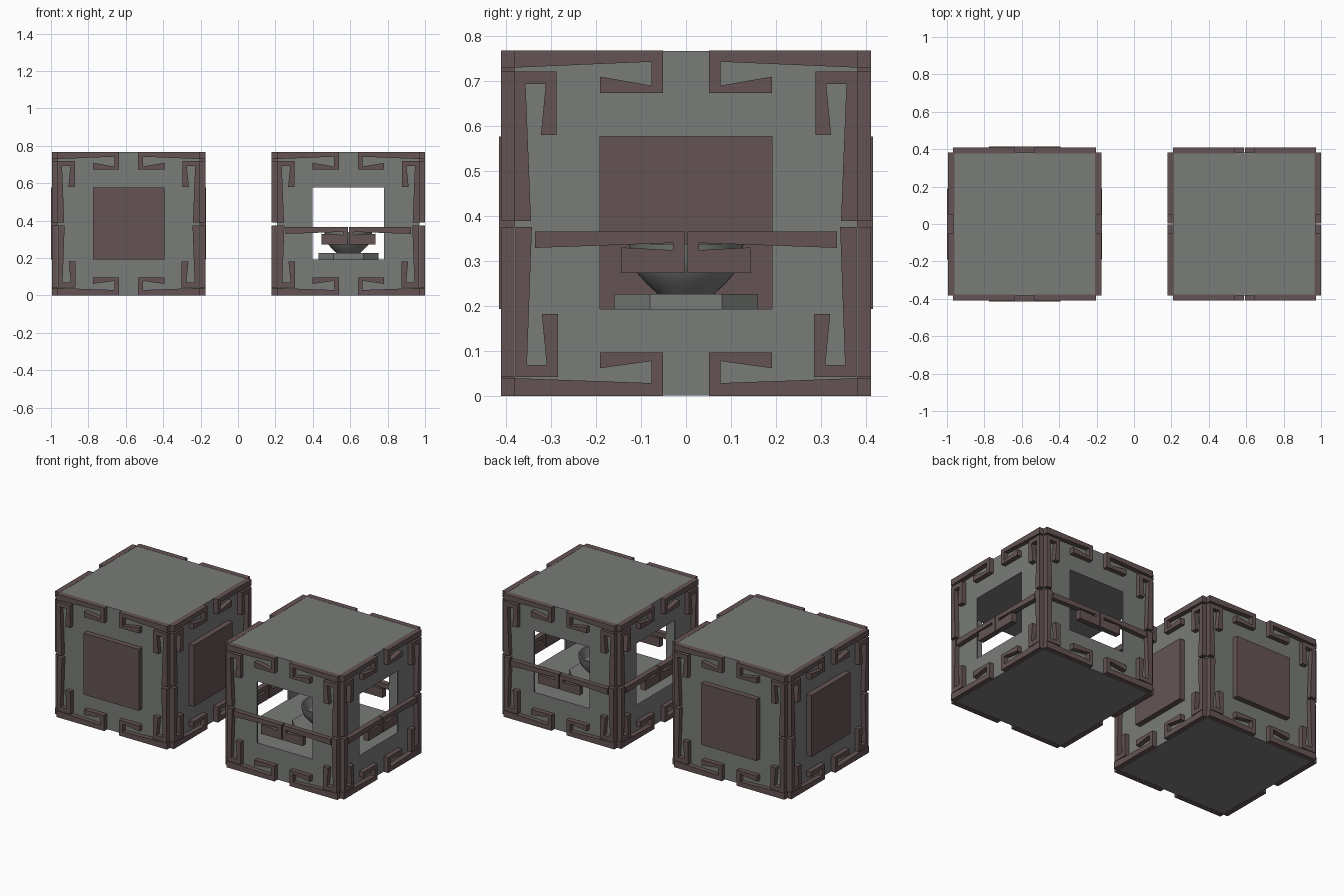
import bpy, bmesh
from math import pi, cos, sin
from mathutils import Matrix, Vector

if "Cube" in bpy.data.objects:
    bpy.data.objects.remove(bpy.data.objects["Cube"])

LEFT, RIGHT = -0.585, 0.59      # cube centres
H, R = 0.767, 0.381             # cube height, half width
W, Z0, Z1 = 0.191, 0.193, 0.576  # window half width, sill, head
OUT = 0.41                      # outer face of the trim


def material(name, rgb):
    m = bpy.data.materials.new(name)
    m.diffuse_color = (*rgb, 1)
    m.use_nodes = True
    m.node_tree.nodes["Principled BSDF"].inputs["Base Color"].default_value = m.diffuse_color
    return m


grey = material("dull_grey", (0.19, 0.20, 0.19))
brown = material("dark_brown", (0.13, 0.088, 0.088))


def finish(bm, name, cx, mat):
    bmesh.ops.recalc_face_normals(bm, faces=bm.faces)
    me = bpy.data.meshes.new(name)
    bm.to_mesh(me)
    bm.free()
    ob = bpy.data.objects.new(name, me)
    ob.location.x = cx
    me.materials.append(mat)
    bpy.context.collection.objects.link(ob)
    return ob


def prism(bm, pts, d0, d1, k=0, sign=1):
    """Extrude a (u, z) profile outward from the k-th side of the cube."""
    rot = Matrix.Rotation(k * pi / 2, 3, 'Z')
    a, b = [[bm.verts.new(rot @ Vector((sign * u, -d, z))) for u, z in pts] for d in (d0, d1)]
    bm.faces.new(a)
    bm.faces.new(b)
    for i in range(len(pts)):
        j = (i + 1) % len(pts)
        bm.faces.new((a[i], a[j], b[j], b[i]))


def rect(u0, u1, z0, z1):
    return [(u0, z0), (u1, z0), (u1, z1), (u0, z1)]


def box_on_sides(name, cx, mat, rects, d0, d1):
    bm = bmesh.new()
    for k in range(4):
        for r in rects:
            prism(bm, rect(*r), d0, d1, k)
    return finish(bm, name, cx, mat)


def block(name, cx, z0, z1):
    bm = bmesh.new()
    prism(bm, rect(-R, R, z0, z1), -R, R)
    return finish(bm, name, cx, grey)


def hooks(name, cx, profile):
    """The same hook, mirrored left and right, on all four sides."""
    bm = bmesh.new()
    for k in range(4):
        for s in (1, -1):
            prism(bm, profile, R - 0.005, OUT, k, s)
    return finish(bm, name, cx, brown)


# hook profiles, left half of a side
top_hook = [(-0.382, 0.767), (-0.051, 0.767), (-0.051, 0.673), (-0.191, 0.673),
            (-0.191, 0.709), (-0.076, 0.689), (-0.076, 0.742), (-0.382, 0.729)]
bottom_hook = [(-0.382, 0.0), (-0.051, 0.0), (-0.051, 0.097), (-0.191, 0.097),
               (-0.191, 0.062), (-0.076, 0.078), (-0.076, 0.029), (-0.382, 0.04)]
upper_side_hook = [(-0.382, 0.72), (-0.287, 0.72), (-0.287, 0.58), (-0.322, 0.58),
                   (-0.311, 0.693), (-0.356, 0.693), (-0.344, 0.389), (-0.382, 0.389)]
lower_side_hook = [(-0.378, 0.375), (-0.342, 0.375), (-0.353, 0.069), (-0.309, 0.069),
                   (-0.32, 0.182), (-0.284, 0.182), (-0.284, 0.042), (-0.378, 0.042)]
band_hook = [(-0.335, 0.365), (-0.003, 0.365), (-0.003, 0.273), (-0.144, 0.273),
             (-0.144, 0.330), (-0.029, 0.324), (-0.029, 0.340), (-0.335, 0.329)]

for side, cx in (("closed", LEFT), ("open", RIGHT)):
    hooks(side + "_top_hooks", cx, top_hook)
    hooks(side + "_bottom_hooks", cx, bottom_hook)
    hooks(side + "_upper_side_hooks", cx, upper_side_hook)
    hooks(side + "_lower_side_hooks", cx, lower_side_hook)

# closed cube with raised plates
block("closed_body", LEFT, 0.001, H - 0.001)
box_on_sides("closed_plates", LEFT, brown, [(-W, W, Z0, Z1)], R - 0.005, 0.415)

# open cube: base, lid and thin walls around the windows
block("open_base", RIGHT, 0.001, Z0)
block("open_lid", RIGHT, Z1, H - 0.001)
box_on_sides("open_walls", RIGHT, grey, [(-R, -W, Z0, Z1), (W, R, Z0, Z1)], R - 0.008, R)
hooks("open_band_hooks", RIGHT, band_hook)

# pedestal inside: square plate with cut corners
bm = bmesh.new()
a, b = 0.16, 0.08
plan = [(a, -b), (a, b), (b, a), (-b, a), (-a, b), (-a, -b), (-b, -a), (b, -a)]
base = bm.faces.new([bm.verts.new((x, y, Z0)) for x, y in plan])
top = bmesh.ops.extrude_face_region(bm, geom=[base], use_keep_orig=True)["geom"]
bmesh.ops.translate(bm, vec=(0, 0, 0.034),
                    verts=[v for v in top if isinstance(v, bmesh.types.BMVert)])
finish(bm, "pedestal", RIGHT, grey)

# bowl on the pedestal, turned from a profile
bm = bmesh.new()
profile = [(0.0, 0.227), (0.063, 0.227), (0.088, 0.25), (0.109, 0.274), (0.122, 0.305),
           (0.128, 0.338), (0.118, 0.338), (0.1, 0.28), (0.06, 0.245), (0.0, 0.238)]
vs = [bm.verts.new((r, 0, z)) for r, z in profile]
es = [bm.edges.new(p) for p in zip(vs, vs[1:])]
bmesh.ops.spin(bm, geom=vs + es, cent=(0, 0, 0), axis=(0, 0, 1), angle=2 * pi, steps=32)
bmesh.ops.remove_doubles(bm, verts=bm.verts, dist=0.0005)
bowl = finish(bm, "bowl", RIGHT, grey)
bpy.context.view_layer.objects.active = bowl
bowl.select_set(True)
bpy.ops.object.shade_smooth_by_angle(angle=pi / 6)
